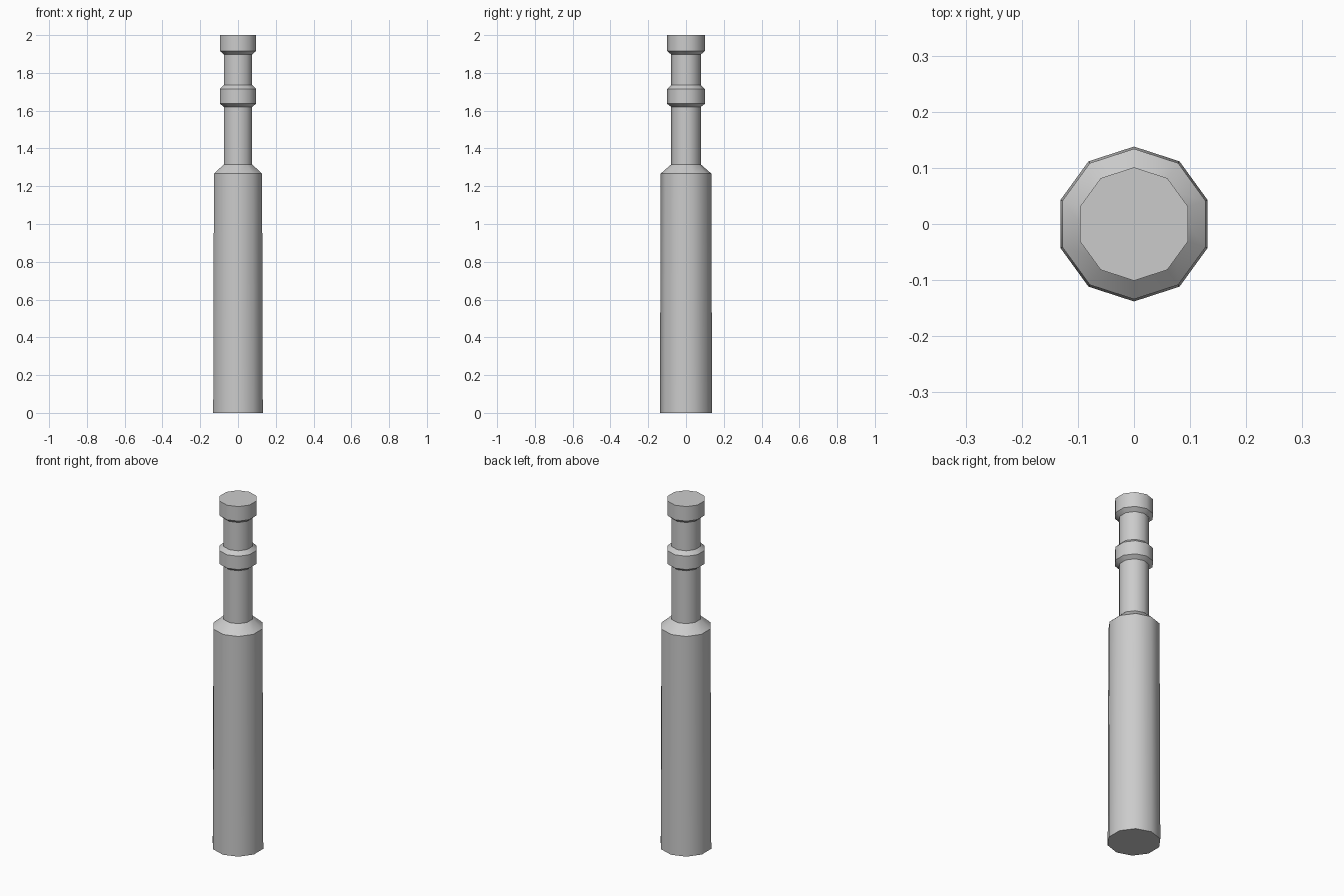
import bpy, bmesh, math

if "Cube" in bpy.data.objects:
    bpy.data.objects.remove(bpy.data.objects["Cube"])

SIDES = 10


def lathe(name, profile):
    """Closed ten-sided solid from (radius, height) pairs, bottom to top."""
    bm = bmesh.new()
    rings = []
    for r, z in profile:
        ring = []
        for i in range(SIDES):
            a = math.pi / 2 + 2 * math.pi * i / SIDES
            ring.append(bm.verts.new((r * math.cos(a), r * math.sin(a), z)))
        rings.append(ring)
    for low, high in zip(rings, rings[1:]):
        for i in range(SIDES):
            j = (i + 1) % SIDES
            bm.faces.new((low[i], low[j], high[j], high[i]))
    bm.faces.new(rings[0][::-1])
    bm.faces.new(rings[-1])
    mesh = bpy.data.meshes.new(name)
    bm.to_mesh(mesh)
    bm.free()
    obj = bpy.data.objects.new(name, mesh)
    bpy.context.collection.objects.link(obj)
    bpy.ops.object.select_all(action='DESELECT')
    obj.select_set(True)
    bpy.context.view_layer.objects.active = obj
    bpy.ops.object.shade_smooth_by_angle(angle=math.radians(40))
    return obj


BODY_BOTTOM, BODY_TOP, NECK, COLLAR = 0.138, 0.134, 0.079, 0.101

# Post in one turned piece
lathe("bollard_post", [
    # tapered body and sloped shoulder
    (BODY_BOTTOM, 0), (BODY_TOP, 1.267), (NECK, 1.315),
    # neck and middle collar
    (NECK, 1.62), (COLLAR, 1.637), (COLLAR, 1.714), (NECK, 1.735),
    # upper neck and flat cap
    (NECK, 1.898), (COLLAR, 1.916), (COLLAR, 2.0),
])
